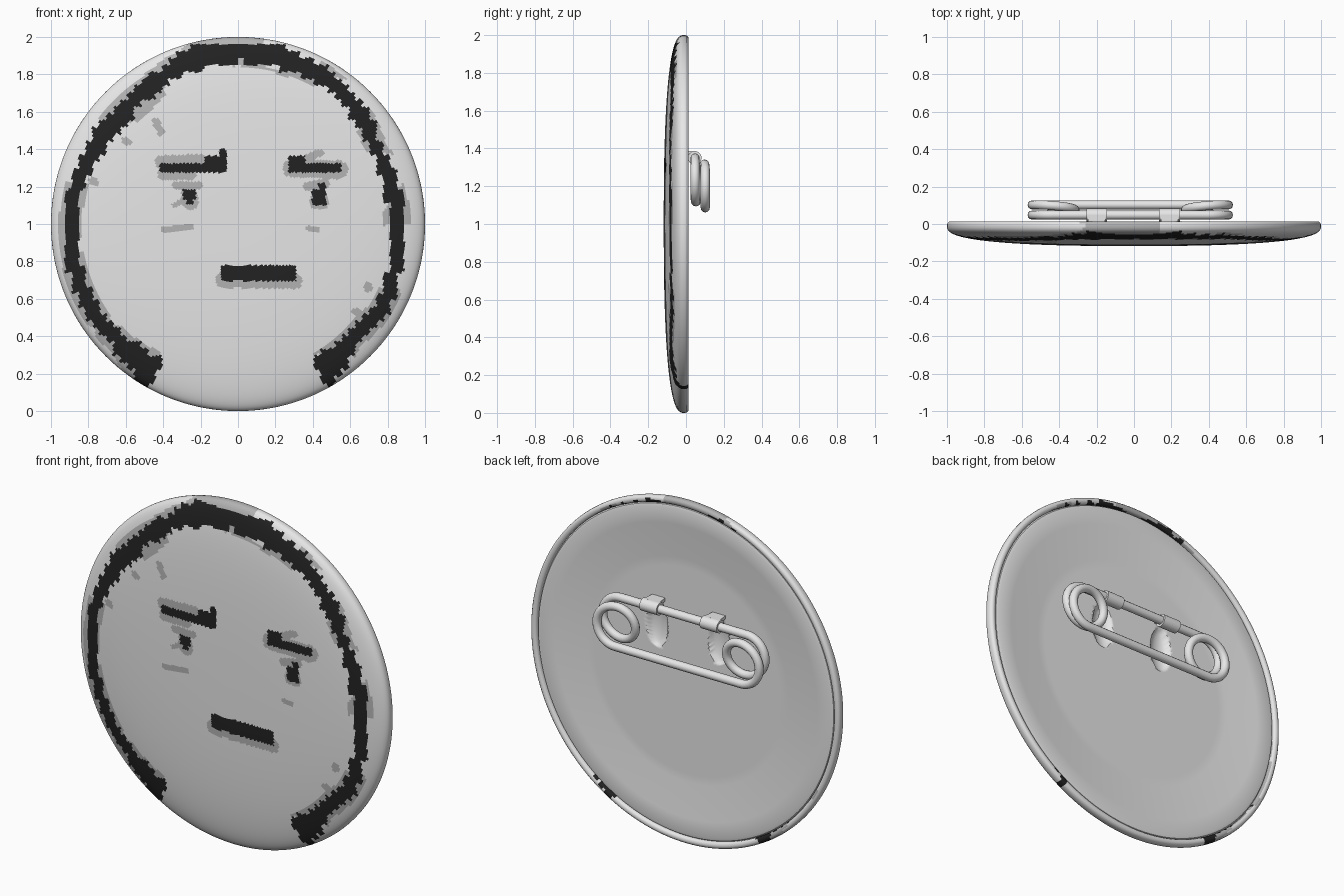
import bpy, bmesh, math

if "Cube" in bpy.data.objects:
    bpy.data.objects.remove(bpy.data.objects["Cube"])

def material(name, v):
    m = bpy.data.materials.new(name)
    m.diffuse_color = (v, v, v, 1)
    m.use_nodes = True
    m.node_tree.nodes["Principled BSDF"].inputs["Base Color"].default_value = m.diffuse_color
    return m

WHITE, GREY, BLACK = material("pale_grey", 0.8), material("mid_grey", 0.45), material("near_black", 0.016)
SEG = 360

# --- painted face rules, in x / z with the badge centre at z = 1 ---
# outline band: angle, inner radius, outer radius
BAND = [(-61, .82, 1.01), (-45, .82, .90), (-30, .85, .93), (-15, .83, .905), (0, .80, .905),
        (15, .805, .885), (30, .81, .88), (45, .84, .93), (60, .86, .955), (75, .855, .975),
        (90, .87, .98), (105, .85, .975), (120, .83, .92), (135, .81, .91), (150, .81, .91),
        (165, .85, .92), (180, .86, .935), (210, .86, .95), (225, .85, .94), (241, .82, 1.01)]
# black bars: brows, eyes, mouth (x0, x1, z0, z1)
BARS = [(-.42, -.06, 1.275, 1.325), (-.18, -.06, 1.275, 1.365), (-.1, -.06, 1.3, 1.4),
        (-.295, -.225, 1.13, 1.185), (-.275, -.24, 1.105, 1.15),
        (.27, .55, 1.275, 1.325), (.27, .36, 1.275, 1.365),
        (.395, .47, 1.10, 1.185), (.43, .47, 1.15, 1.22), (-.09, .31, .695, .78)]
# grey smudges as rounded strokes (x0, z0, x1, z1, radius)
SMUDGES = [(-.41, 1.33, -.2, 1.34, .035), (-.4, 1.265, -.25, 1.265, .03),
           (-.33, 1.205, -.21, 1.205, .022), (-.26, 1.15, -.255, 1.12, .045), (-.34, 1.1, -.3, 1.12, .015),
           (-.4, .97, -.25, .985, .016), (.29, 1.3, .54, 1.29, .05), (.38, 1.36, .44, 1.38, .02),
           (.37, 1.2, .47, 1.22, .025), (.42, 1.12, .45, 1.12, .04), (.38, .975, .42, .97, .016),
           (-.08, .70, .30, .695, .042), (-.41, 1.7, -.54, 1.57, .025), (-.44, 1.55, -.41, 1.49, .02),
           (-.6, 1.45, -.59, 1.44, .02), (.69, .665, .7, .66, .022), (.63, .53, .66, .5, .022),
           (.05, 1.87, .12, 1.86, .03), (-.78, 1.23, -.76, 1.22, .02)]

def band(x, z):
    a = math.degrees(math.atan2(z - 1, x))
    if a < -90:
        a += 360
    for (a0, i0, o0), (a1, i1, o1) in zip(BAND, BAND[1:]):
        if a0 <= a <= a1:
            t = (a - a0) / (a1 - a0)
            return i0 + (i1 - i0) * t, o0 + (o1 - o0) * t
    return None

def stroke_dist(x, z, s):
    dx, dz = s[2] - s[0], s[3] - s[1]
    t = max(0, min(1, ((x - s[0]) * dx + (z - s[1]) * dz) / (dx * dx + dz * dz)))
    return math.hypot(x - s[0] - t * dx, z - s[1] - t * dz)

def paint(x, z):
    p = .037
    qx, qz = (math.floor(x / p) + .5) * p, (math.floor(z / p) + .5) * p
    r = math.hypot(x, z - 1)
    if r > .72:
        b, q = band(x, z), band(qx, qz)
        qr = math.hypot(qx, qz - 1)
        if q and q[0] <= qr <= q[1]:
            return 2
        noise = math.sin(9 * x + 4 * z) + math.sin(13 * z - 7 * x)
        if b and b[0] - .025 < r < b[1] + .025 and noise > -.1:
            return 1
    if any(a <= x <= b and c <= z <= d for a, b, c, d in BARS):
        return 2
    if any(stroke_dist(x, z, s) < s[4] for s in SMUDGES):
        return 1
    return 0

def dent(x, z):
    # oval hollows in the back plate below the clips
    d = ((abs(x) - .2) / .065) ** 2 + ((z - 1.22) / .13) ** 2
    return .035 * math.sqrt(1 - d) if d < 1 else 0

def lathe(name, profile, mats, y_offset=None, rule=None):
    bm = bmesh.new()
    rings = []
    for r, y in profile:
        if r == 0:
            rings.append([bm.verts.new((0, y, 1))] * SEG)
            continue
        ring = []
        for i in range(SEG):
            a = 2 * math.pi * i / SEG
            x, z = r * math.cos(a), 1 + r * math.sin(a)
            ring.append(bm.verts.new((x, y - (y_offset(x, z) if y_offset else 0), z)))
        rings.append(ring)
    for A, B in zip(rings, rings[1:]):
        for i in range(SEG):
            j = (i + 1) % SEG
            f = bm.faces.new(list(dict.fromkeys((A[i], A[j], B[j], B[i]))))
            if rule:
                c = f.calc_center_median()
                f.material_index = rule(c.x, c.z)
    bmesh.ops.recalc_face_normals(bm, faces=bm.faces)
    me = bpy.data.meshes.new(name)
    bm.to_mesh(me)
    bm.free()
    for m in mats:
        me.materials.append(m)
    ob = bpy.data.objects.new(name, me)
    bpy.context.collection.objects.link(ob)
    smooth(ob)
    return ob

def smooth(ob):
    bpy.ops.object.select_all(action='DESELECT')
    ob.select_set(True)
    bpy.context.view_layer.objects.active = ob
    bpy.ops.object.shade_smooth_by_angle(angle=math.radians(40))

# domed front shell with rolled rim
radii = [i * .0125 for i in range(78)] + [.972, .98, .987, .993, .997, .9993, 1]
front = [(r, -.008 - .11 * max(0, 1 - r ** 2.5) ** .35) for r in radii]
front += [(.998, .004), (.99, .012), (.98, .014), (.968, .011), (.962, .003), (.962, -.03)]
lathe("badge_shell", front, [WHITE, GREY, BLACK], rule=paint)

# dished back plate
back = [(.963, -.012), (.955, .0), (.94, .004), (.87, .004), (.85, .002)]
back += [(.65, -.018), (.62, -.02)] + [(.6 - i * .015, -.02) for i in range(40)] + [(0, -.02)]
lathe("back_plate", back, [WHITE], y_offset=dent)

# safety pin: one wire with a coil at each end
def coil(side):
    pts = []
    for i in range(55):
        t = i / 54
        a = math.radians(90 - 540 * t)
        s = max(0, min(1, (t - .25) / .5))
        s = s * s * (3 - 2 * s)
        pts.append((-.02 + side * (.41 + .115 * math.cos(a)), .048 + .054 * s,
                    1.235 - .035 * s + .115 * math.sin(a)))
    return pts

cu = bpy.data.curves.new("safety_pin", 'CURVE')
cu.dimensions = '3D'
cu.bevel_depth = .024
cu.bevel_resolution = 4
path = coil(1) + coil(-1)[::-1]
sp = cu.splines.new('POLY')
sp.points.add(len(path) - 1)
for p, co in zip(sp.points, path):
    p.co = (*co, 1)
sp.use_cyclic_u = True
cu.materials.append(WHITE)
pin = bpy.data.objects.new("safety_pin", cu)
bpy.context.collection.objects.link(pin)
bpy.ops.object.select_all(action='DESELECT')
pin.select_set(True)
bpy.context.view_layer.objects.active = pin
bpy.ops.object.convert(target='MESH')
smooth(bpy.context.object)

# clips bent up from the plate and wrapped round the wire
for x, tag in ((-.2, "left"), (.19, "right")):
    bpy.ops.mesh.primitive_cylinder_add(vertices=32, radius=.036, depth=.11,
                                        location=(x, .046, 1.35), rotation=(0, math.pi / 2, 0))
    ob = bpy.context.object
    ob.name = "clip_roll_" + tag
    ob.data.materials.append(WHITE)
    smooth(ob)
    bpy.ops.mesh.primitive_cube_add(size=1, location=(x, .012, 1.376))
    ob = bpy.context.object
    ob.name = "clip_strap_" + tag
    for v in ob.data.vertices:
        w = .1 if v.co.y > 0 else .08
        v.co = (v.co.x * w, v.co.y * .07, v.co.z * .02)
    ob.data.materials.append(WHITE)
